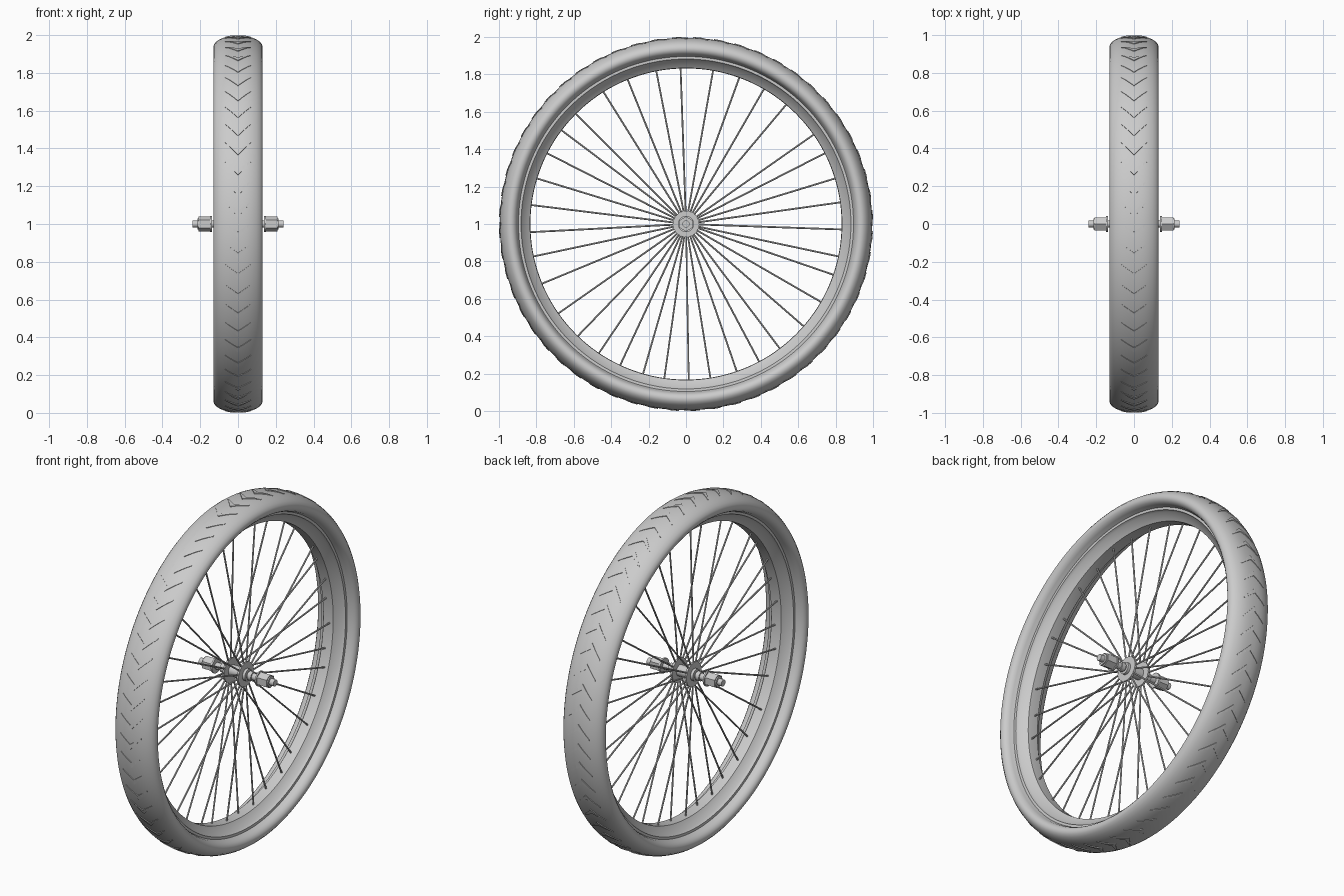
import bpy, bmesh, math
from mathutils import Vector

if "Cube" in bpy.data.objects:
    bpy.data.objects.remove(bpy.data.objects["Cube"])

SEG = 144


def polar(x, r, a):
    return Vector((x, r * math.cos(a), 1 + r * math.sin(a)))


def finish(name, bm, smooth=35):
    bmesh.ops.recalc_face_normals(bm, faces=bm.faces)
    me = bpy.data.meshes.new(name)
    bm.to_mesh(me)
    bm.free()
    ob = bpy.data.objects.new(name, me)
    bpy.context.collection.objects.link(ob)
    if smooth:
        bpy.ops.object.select_all(action='DESELECT')
        ob.select_set(True)
        bpy.context.view_layer.objects.active = ob
        bpy.ops.object.shade_smooth_by_angle(angle=math.radians(smooth))
    return ob


def ring(name, half):
    # revolve a mirrored closed (x, r) profile around the axle
    prof = half + [(-x, r) for x, r in reversed(half) if x > 1e-6]
    n = len(prof)
    bm = bmesh.new()
    rows = [[bm.verts.new(polar(x, r, 2 * math.pi * i / SEG)) for x, r in prof]
            for i in range(SEG)]
    for i in range(SEG):
        a, b = rows[i], rows[(i + 1) % SEG]
        for j in range(n):
            k = (j + 1) % n
            bm.faces.new((a[j], a[k], b[k], b[j]))
    return finish(name, bm)


def rod(bm, p, q, r, sides):
    d = q - p
    m = d.to_track_quat('Z', 'Y').to_matrix().to_4x4()
    m.translation = (p + q) / 2
    bmesh.ops.create_cone(bm, cap_ends=True, segments=sides, radius1=r,
                          radius2=r, depth=d.length, matrix=m)


def axial(name, spans, sides, mirror=False):
    # cylinders along x given as (x0, x1, radius)
    bm = bmesh.new()
    for s in ((1, -1) if mirror else (1,)):
        for x0, x1, r in spans:
            rod(bm, Vector((s * x0, 0, 1)), Vector((s * x1, 0, 1)), r, sides)
    return finish(name, bm)


# tyre: wide rounded crown, sidewalls curling in to the rim
crown = [(0, .996), (.025, .9955), (.05, .993), (.075, .987), (.098, .977),
         (.116, .965), (.127, .951), (.131, .937)]
ring("tyre", crown + [(.128, .923), (.118, .911), (.103, .903), (.085, .899),
                      (.07, .89), (0, .89)])

# rim: flanges tapering to a narrow inner band
ring("rim", [(0, .892), (.066, .892), (.068, .906), (.078, .906), (.08, .9),
             (.078, .882), (.062, .876), (.032, .834), (0, .832)])


def crown_r(x):
    for (x0, r0), (x1, r1) in zip(crown, crown[1:]):
        if x <= x1:
            return r0 + (r1 - r0) * (x - x0) / (x1 - x0)
    return crown[-1][1]


# chevron tread ribs
bm = bmesh.new()
N = 56
for i in range(N):
    a0 = 2 * math.pi * (i + .25) / N
    for s in (1, -1):
        prev = None
        for t in (0, .35, .7, 1):
            x = .068 * t
            mid = a0 + .03 - .062 * t
            w = .013 * (1 - t) + .003
            r = crown_r(x)
            hi, lo = r + .004 * (1 - .4 * t), r - .01
            sec = [bm.verts.new(polar(s * x, rr, mid + da)) for rr, da in
                   ((lo, -w), (hi, -w), (hi, w), (lo, w))]
            if prev:
                for j in range(4):
                    k = (j + 1) % 4
                    bm.faces.new((prev[j], prev[k], sec[k], sec[j]))
            prev = sec
        bm.faces.new(prev)
finish("tread_ribs", bm, 0)

# spokes: slightly uneven spacing, alternating between hub flanges
angles = [8, 17, 27, 35, 50, 60, 70, 80, 92, 101, 112, 122, 135, 143, 153,
          163, 173, 183, 192, 202.5, 215, 226, 236, 245, 254, 262, 271, 279,
          289, 298, 307, 319, 330, 341, 348, 358]
bm = bmesh.new()
for i, deg in enumerate(angles):
    a = math.radians(deg)
    s = 1 if i % 2 else -1
    rod(bm, polar(s * .046, .055, a), polar(s * .008, .84, a), .0048, 8)
finish("spokes", bm)

# hub, axle and fastening hardware
axial("hub_barrel", [(-.05, .05, .032)], 32)
axial("hub_flanges", [(.04, .052, .07)], 48, True)
axial("axle", [(-.242, .242, .019)], 24)
axial("cone_nuts", [(.05, .068, .034), (.075, .1, .026)], 24, True)
axial("washers", [(.138, .147, .043)], 32, True)
axial("axle_nuts", [(.147, .208, .04)], 6, True)
axial("nut_collars", [(.208, .215, .03)], 24, True)
